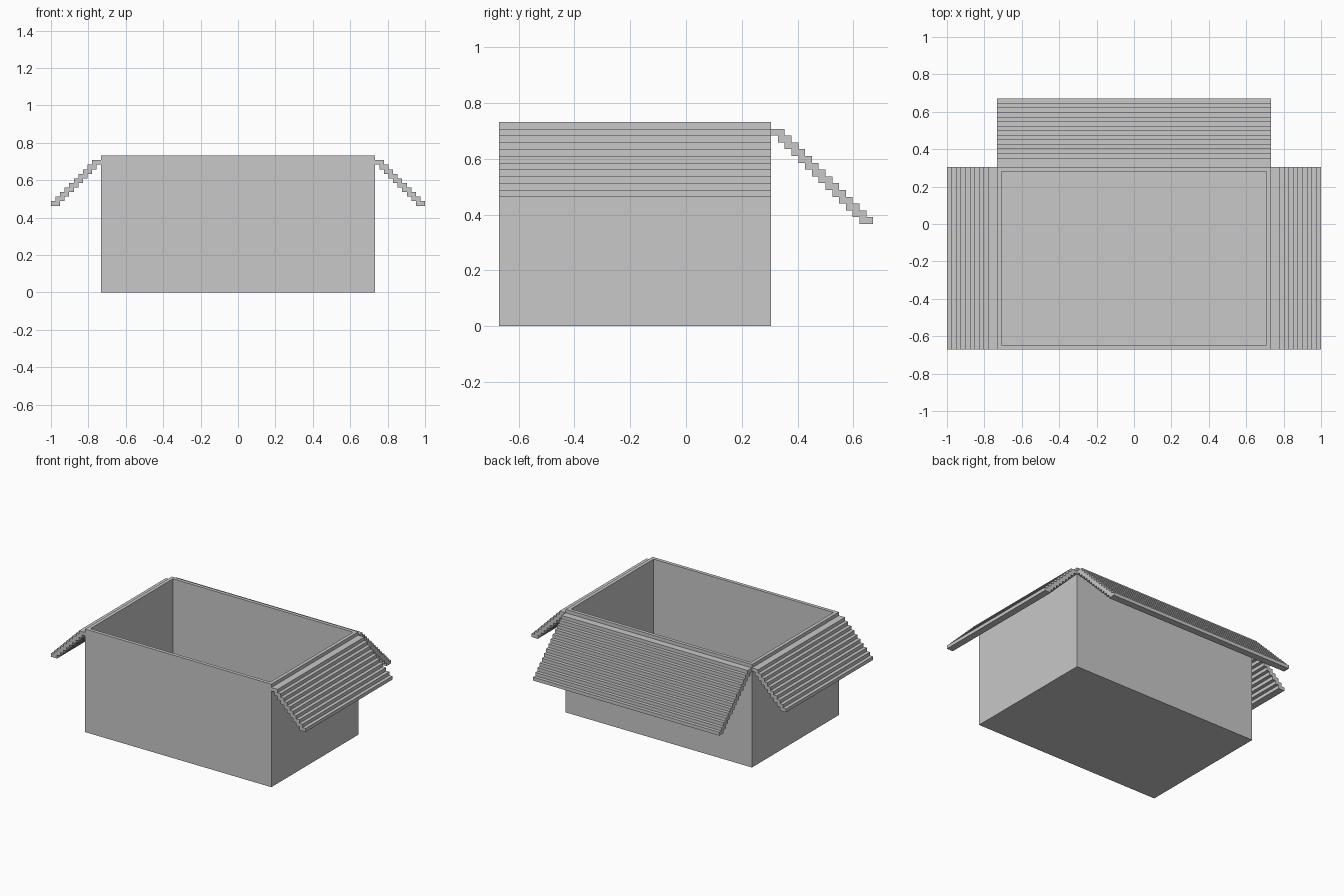
import bpy
import bmesh
from mathutils import Vector

default = bpy.data.objects.get("Cube")
if default:
    bpy.data.objects.remove(default, do_unlink=True)

U = 1 / 41                       # one block of the grid the model is made from
HALF_W, HEIGHT = 30, 30          # box half width and height in blocks
FRONT, BACK = -27.5, 12.5        # box front and back in blocks
WALL = 1

grey = bpy.data.materials.new("light_grey")
grey.use_nodes = True
grey.diffuse_color = (0.578, 0.578, 0.578, 1)
grey.node_tree.nodes["Principled BSDF"].inputs["Base Color"].default_value = grey.diffuse_color


def finish(name, bm):
    bmesh.ops.recalc_face_normals(bm, faces=bm.faces)
    bmesh.ops.scale(bm, vec=(U, U, U), verts=bm.verts)
    mesh = bpy.data.meshes.new(name)
    bm.to_mesh(mesh)
    bm.free()
    mesh.materials.append(grey)
    obj = bpy.data.objects.new(name, mesh)
    bpy.context.collection.objects.link(obj)
    return obj


def open_box(name):
    """Hollow box: inset the top for the rim, then push the middle down."""
    bm = bmesh.new()
    bmesh.ops.create_cube(bm, size=1)
    for v in bm.verts:
        v.co = Vector((v.co.x * 2 * HALF_W,
                       BACK if v.co.y > 0 else FRONT,
                       HEIGHT if v.co.z > 0 else 0))
    top = max(bm.faces, key=lambda f: f.calc_center_median().z)
    bmesh.ops.inset_region(bm, faces=[top], thickness=WALL, use_even_offset=True)
    hole = bmesh.ops.extrude_discrete_faces(bm, faces=[top])["faces"][0]
    for v in hole.verts:
        v.co.z = WALL
    return finish(name, bm)


def stepped_flap(name, rows, hinge, outward, along):
    """Stair profile falling away from the hinge, extruded along the box edge."""
    profile = []
    for k in range(rows):
        profile += [(k + 2, HEIGHT - 1 - k), (k + 2, HEIGHT - 2 - k)]
    for k in reversed(range(rows)):
        profile += [(k, HEIGHT - 2 - k), (k, HEIGHT - 1 - k)]
    bm = bmesh.new()
    verts = [bm.verts.new(Vector(hinge) + Vector(outward) * d + Vector((0, 0, z)))
             for d, z in profile]
    face = bm.faces.new(verts)
    geom = bmesh.ops.extrude_face_region(bm, geom=[face])["geom"]
    bmesh.ops.translate(bm, vec=along,
                        verts=[g for g in geom if isinstance(g, bmesh.types.BMVert)])
    return finish(name, bm)


# Box body
open_box("box_body")

# Side flaps
for side, sign in (("left", 1), ("right", -1)):
    stepped_flap(side + "_flap", 10, (sign * HALF_W, FRONT, 0), (sign, 0, 0),
                 (0, BACK - FRONT, 0))

# Longer back flap
stepped_flap("back_flap", 14, (-HALF_W, BACK, 0), (0, 1, 0), (2 * HALF_W, 0, 0))
